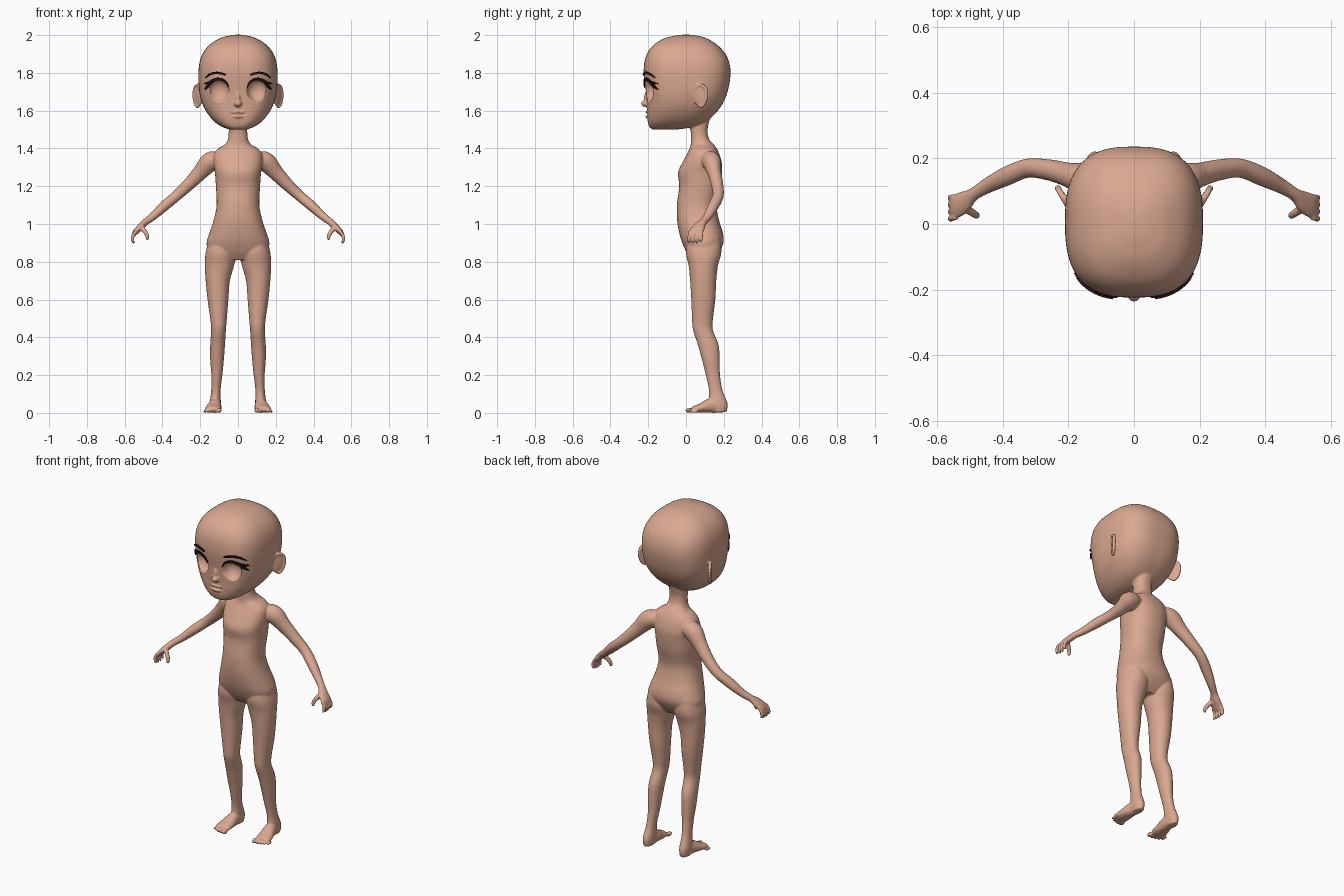
import bpy, bmesh, math
from mathutils import Vector, Matrix
from mathutils.bvhtree import BVHTree

if "Cube" in bpy.data.objects:
    bpy.data.objects.remove(bpy.data.objects["Cube"])

X, Y, Z = Vector((1, 0, 0)), Vector((0, 1, 0)), Vector((0, 0, 1))


def material(name, rgb):
    m = bpy.data.materials.new(name)
    m.diffuse_color = (*rgb, 1)
    m.use_nodes = True
    m.node_tree.nodes["Principled BSDF"].inputs["Base Color"].default_value = m.diffuse_color
    return m


skin = material("skin", (0.70, 0.39, 0.28))
dark = material("lash_black", (0.012, 0.007, 0.007))


def smooth_rows(rows, steps=5):
    """Catmull-Rom interpolation of number rows."""
    p = [rows[0]] + list(rows) + [rows[-1]]
    out = []
    for i in range(1, len(p) - 2):
        for k in range(steps):
            t = k / steps
            out.append([0.5 * (2 * b + (c - a) * t + (2 * a - 5 * b + 4 * c - d) * t * t
                               + (3 * b - a - 3 * c + d) * t ** 3)
                        for a, b, c, d in zip(*p[i - 1:i + 3])])
    return out + [list(rows[-1])]


def loft(bm, rows, ref=None, power=2.0, n=40):
    """Rows are x, y, z, r1, r2. Rings lie flat, or across the path if ref is given."""
    rows = smooth_rows(rows)
    pts = [Vector(r[:3]) for r in rows]
    rings = []
    for i, r in enumerate(rows):
        a, b = X, Y
        if ref:
            t = (pts[min(i + 1, len(pts) - 1)] - pts[max(i - 1, 0)]).normalized()
            a = (ref - t * ref.dot(t)).normalized()
            b = t.cross(a)
        ring = []
        for k in range(n):
            c, s = math.cos(math.tau * k / n), math.sin(math.tau * k / n)
            c = math.copysign(abs(c) ** (2 / power), c)
            s = math.copysign(abs(s) ** (2 / power), s)
            ring.append(bm.verts.new(pts[i] + a * c * r[3] + b * s * r[4]))
        rings.append(ring)
    for r0, r1 in zip(rings, rings[1:]):
        for k in range(n):
            bm.faces.new((r0[k - 1], r0[k], r1[k], r1[k - 1]))
    bm.faces.new(rings[0])
    bm.faces.new(rings[-1])


def profile(bm, rows, power):
    """Upright loft; rows are z, centre x, half width, front y, back y."""
    loft(bm, [(cx, (f + b) / 2, z, rx, (b - f) / 2) for z, cx, rx, f, b in rows], None, power, 64)


def ball(bm, pos, radii, turn=0):
    m = Matrix.Translation(pos) @ Matrix.Rotation(turn, 4, 'Z') @ Matrix.Diagonal((*radii, 1))
    bmesh.ops.create_uvsphere(bm, u_segments=24, v_segments=16, radius=1, matrix=m)


bm = bmesh.new()

# leg
profile(bm, [(.93, .09, .06, .01, .18), (.85, .091, .080, .0, .187), (.78, .098, .077, .014, .169),
             (.70, .107, .064, .022, .16), (.60, .106, .055, .028, .155), (.50, .103, .044, .032, .143),
             (.44, .103, .039, .037, .142), (.36, .108, .039, .063, .172), (.28, .111, .036, .085, .178),
             (.20, .112, .029, .105, .18), (.12, .117, .025, .122, .193), (.05, .12, .029, .12, .22),
             (.005, .12, .024, .13, .215)], 2.1)
# foot and toes
loft(bm, [(.12, .2, .03, .025, .03), (.121, .14, .04, .032, .040), (.129, .08, .026, .042, .025),
          (.133, .045, .019, .043, .018), (.133, .03, .016, .036, .012)], X)
for i in range(5):
    r = .013 if i == 0 else .0095 - .0006 * i
    ball(bm, (.1 + .0185 * i + (.002 if i else 0), .018 + .0016 * i * i, r), (r, .022, r))

# arm and palm
loft(bm, [(.09, .12, 1.34, .045, .04), (.145, .135, 1.33, .05, .052), (.20, .15, 1.273, .037, .041),
          (.26, .165, 1.21, .032, .033), (.325, .17, 1.15, .029, .028), (.39, .145, 1.095, .029, .027),
          (.45, .115, 1.04, .023, .021), (.49, .09, 1.01, .020, .018), (.515, .07, .985, .032, .018),
          (.54, .055, .96, .037, .015), (.552, .049, .942, .034, .011)], Y)
# fingers and thumb
for i in range(4):
    y = .017 + .0215 * i
    tip = .895 + .006 * (i - 1.3) ** 2 / 2
    loft(bm, [(.542, y + .002, .962, .008, .009), (.557, y, .935, .0085, .0095),
              (.558, y - .002, .915, .008, .009), (.550, y - .003, tip, .005, .005)], Y, n=16)
loft(bm, [(.515, .05, .985, .014, .014), (.492, .034, .958, .012, .012),
          (.480, .026, .935, .0105, .0105), (.481, .023, .915, .006, .006)], Y, n=16)

# ear with raised rim
turn = -math.radians(30)
out, normal = Vector((.5, .866, 0)), Vector((.866, -.5, 0))
ball(bm, (.212, .078, 1.675), (.009, .042, .06), turn)
rim = []
for k in range(9):
    a = math.radians(-100 + 30 * k)
    p = Vector((.214, .078, 1.678)) + out * math.cos(a) * (.036 + .006 * math.sin(a)) + Z * .057 * math.sin(a)
    rim.append((*p, .010, .008))
loft(bm, rim, normal, n=16)

# mirror the limbs and ears
bmesh.ops.mirror(bm, geom=bm.verts[:] + bm.edges[:] + bm.faces[:], axis='X', merge_dist=-1)

# torso and neck
profile(bm, [(1.57, 0, .055, .0, .13), (1.50, 0, .049, .023, .114), (1.45, 0, .053, .026, .122),
             (1.42, 0, .07, .025, .148), (1.40, 0, .105, .02, .162), (1.37, 0, .128, .005, .176),
             (1.32, 0, .13, -.022, .19), (1.27, 0, .122, -.042, .19), (1.20, 0, .117, -.036, .182),
             (1.10, 0, .113, -.048, .163), (1.02, 0, .129, -.047, .175), (.95, 0, .152, -.035, .196),
             (.90, 0, .166, -.02, .198), (.85, 0, .155, .003, .175), (.81, 0, .11, .03, .145)], 2.3)
# head
profile(bm, [(1.50, 0, .04, -.175, -.05), (1.512, 0, .08, -.192, .03), (1.54, 0, .123, -.202, .10),
             (1.58, 0, .158, -.206, .15), (1.63, 0, .186, -.207, .19), (1.70, 0, .205, -.212, .22),
             (1.80, 0, .21, -.224, .236), (1.88, 0, .197, -.215, .22), (1.94, 0, .160, -.18, .175),
             (1.98, 0, .103, -.12, .115), (1.997, 0, .05, -.06, .06), (2.002, 0, .015, -.02, .02)], 2.7)
# nose and lips
ball(bm, (0, -.212, 1.638), (.021, .025, .019))
ball(bm, (0, -.205, 1.665), (.013, .018, .04))
ball(bm, (0, -.202, 1.590), (.038, .013, .010))
ball(bm, (0, -.202, 1.570), (.032, .013, .011))

bmesh.ops.recalc_face_normals(bm, faces=bm.faces[:])
mesh = bpy.data.meshes.new("body")
bm.to_mesh(mesh)
bm.free()
body = bpy.data.objects.new("body", mesh)
bpy.context.collection.objects.link(body)
bpy.context.view_layer.objects.active = body
mesh.materials.append(skin)

# fuse the parts into one soft skin
fuse = body.modifiers.new("fuse", 'REMESH')
fuse.mode = 'VOXEL'
fuse.voxel_size = .0045
fuse.use_smooth_shade = True
soften = body.modifiers.new("soften", 'SMOOTH')
soften.iterations = 4
for name in ("fuse", "soften"):
    bpy.ops.object.modifier_apply(modifier=name)

# eye sockets, mouth line, flat soles
bm = bmesh.new()
bm.from_mesh(body.data)
surface = BVHTree.FromBMesh(bm)
for v in bm.verts:
    x, y, z = v.co
    v.co.z = max(z, 0)
    if y < -.1 and z > 1.5:
        d = ((abs(x) - .103) / .055) ** 2 + ((z - 1.706) / .06) ** 2
        if d < 1:
            v.co.y = max(y, -.205 + .05 * math.sqrt(1 - d))
        m = 1 - (x / .045) ** 2
        if m > 0 and abs(z - 1.581) < .006:
            v.co.y += .009 * m
bm.to_mesh(body.data)
bm.free()
body.data.materials.clear()
body.data.materials.append(skin)
body.data.polygons.foreach_set("use_smooth", [True] * len(body.data.polygons))


def face_strip(name, rows):
    """Dark plate lying on the face; rows are x, z, width."""
    b = bmesh.new()
    rows = smooth_rows(rows)
    pairs = []
    for i, (x, z, w) in enumerate(rows):
        p, q = rows[max(i - 1, 0)], rows[min(i + 1, len(rows) - 1)]
        d = Vector((q[0] - p[0], 0, q[1] - p[1])).normalized()
        side = Vector((-d.z, 0, d.x)) * w / 2
        pair = []
        for s in (-1, 1):
            c = Vector((x, 0, z)) + side * s
            hit = surface.ray_cast(Vector((c.x, -1, c.z)), Y)[0]
            c.y = (hit.y if hit else -.15) - .006
            pair.append(b.verts.new(c))
        pairs.append(pair)
    for p, q in zip(pairs, pairs[1:]):
        b.faces.new((p[0], q[0], q[1], p[1]))
    me = bpy.data.meshes.new(name)
    b.to_mesh(me)
    b.free()
    me.materials.append(dark)
    ob = bpy.data.objects.new(name, me)
    bpy.context.collection.objects.link(ob)
    thick = ob.modifiers.new("thickness", 'SOLIDIFY')
    thick.thickness = .007
    thick.offset = 0
    ob.modifiers.new("mirror", 'MIRROR')


# lashes and brows
face_strip("upper_lashes", [(.048, 1.722, .003), (.062, 1.748, .009), (.088, 1.765, .012),
                            (.118, 1.766, .014), (.145, 1.75, .017), (.162, 1.728, .013), (.176, 1.712, .003)])
face_strip("lash_wing", [(.135, 1.757, .010), (.160, 1.747, .012), (.180, 1.742, .003)])
face_strip("eyebrows", [(.065, 1.789, .008), (.09, 1.797, .011), (.12, 1.800, .012),
                        (.15, 1.792, .009), (.172, 1.775, .003)])
